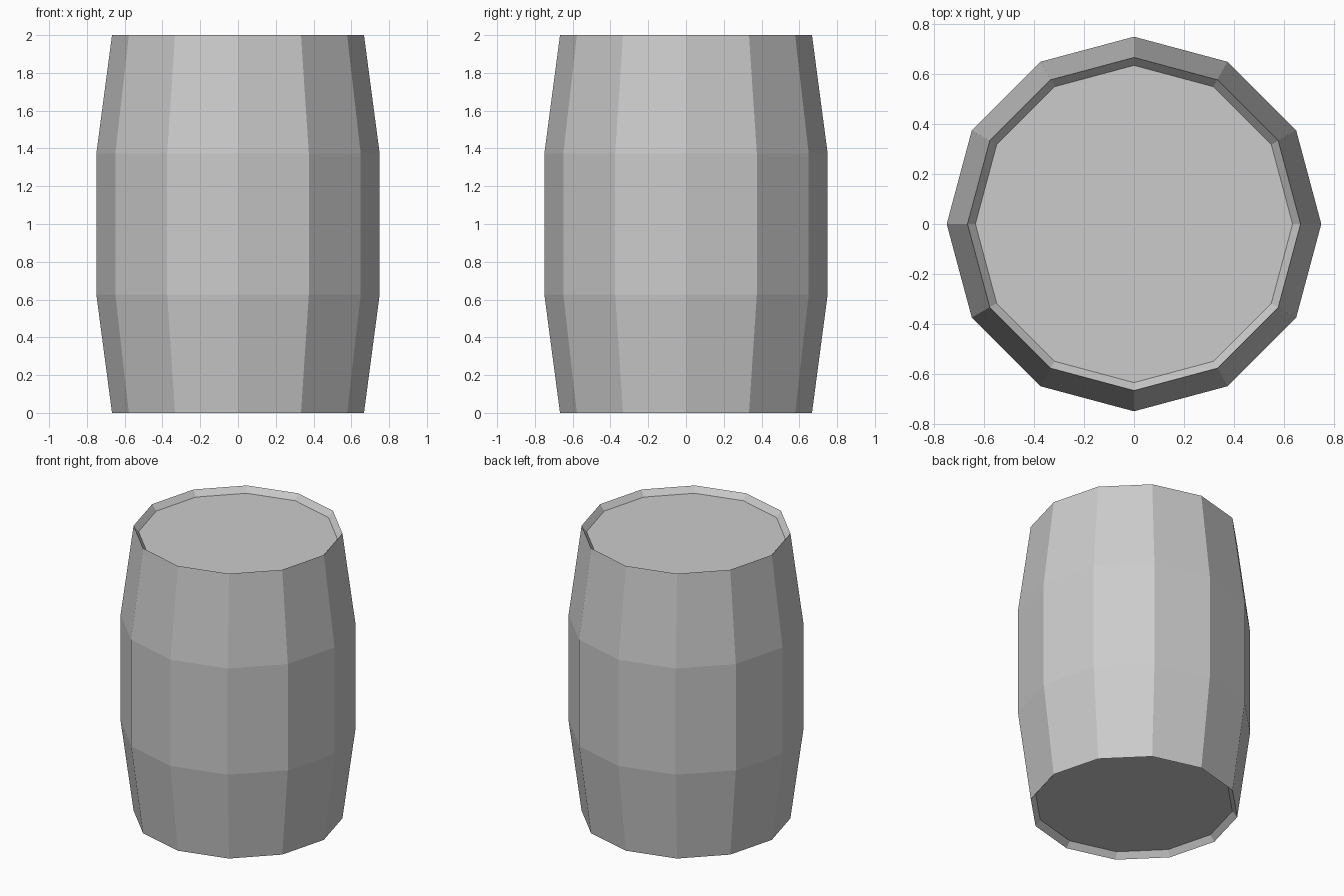
import bpy, bmesh
from math import cos, sin, tau

if "Cube" in bpy.data.objects:
    bpy.data.objects.remove(bpy.data.objects["Cube"])

SIDES = 12
# (radius, z) from the recessed bottom lid, up the staves, to the recessed top lid
PROFILE = [(0.635, 0.04), (0.667, 0.0), (0.75, 0.627),
           (0.75, 1.373), (0.667, 2.0), (0.635, 1.96)]

bm = bmesh.new()
rings = [[bm.verts.new((r * cos(tau * i / SIDES), r * sin(tau * i / SIDES), z))
          for i in range(SIDES)] for r, z in PROFILE]

# Staves and rims
for low, high in zip(rings, rings[1:]):
    for i in range(SIDES):
        j = (i + 1) % SIDES
        bm.faces.new((low[i], low[j], high[j], high[i]))

# Lids
bm.faces.new(rings[0][::-1])
bm.faces.new(rings[-1])
bmesh.ops.recalc_face_normals(bm, faces=bm.faces)

mesh = bpy.data.meshes.new("barrel")
bm.to_mesh(mesh)
bm.free()
bpy.context.collection.objects.link(bpy.data.objects.new("barrel", mesh))
